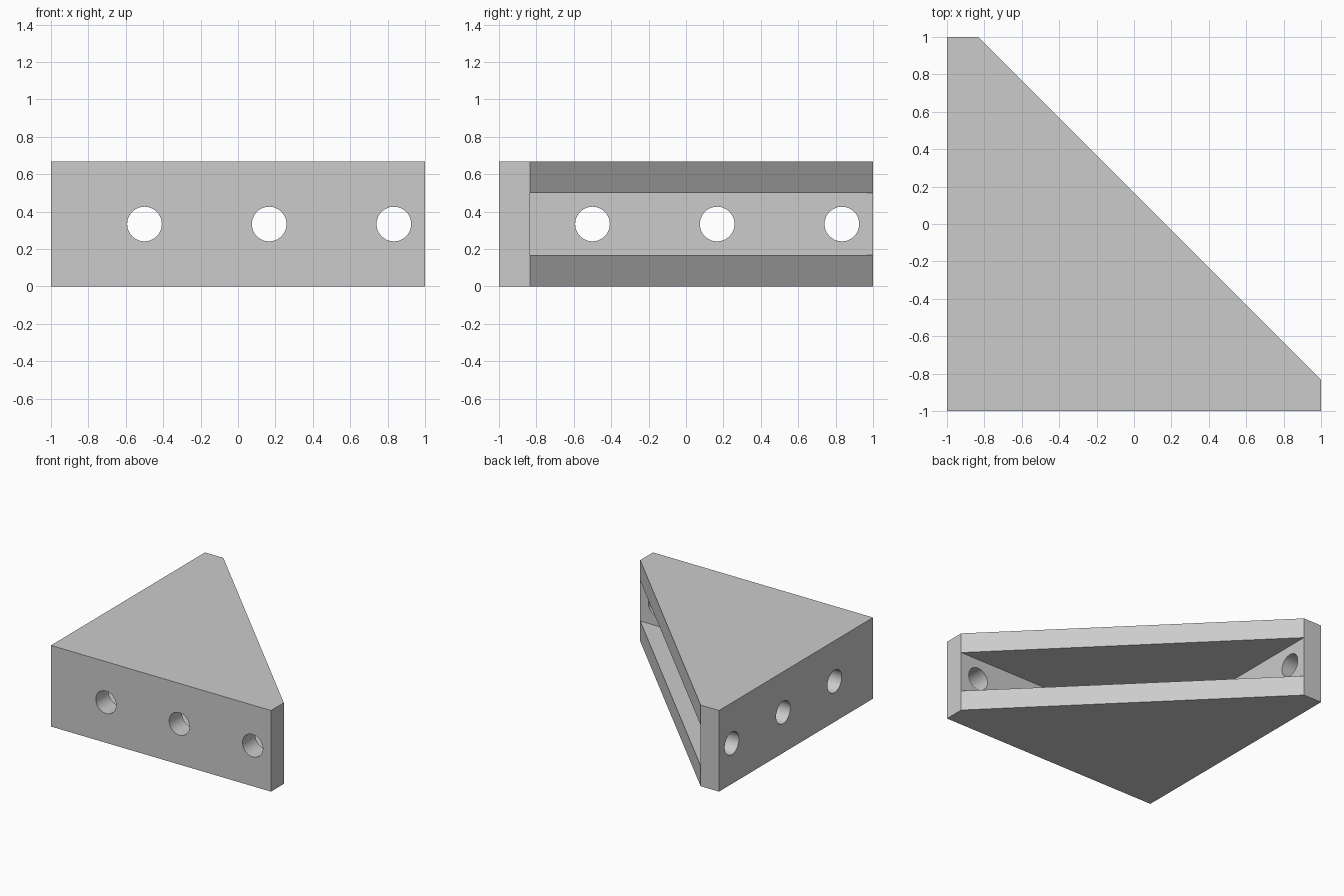
import bpy, bmesh, math
from mathutils import Matrix

if "Cube" in bpy.data.objects:
    bpy.data.objects.remove(bpy.data.objects["Cube"])

H = 2 / 3        # bracket height
T = 1 / 6        # wall thickness
INNER = T - 1    # inner face of both walls
HOLE_R = 0.0925

grey = bpy.data.materials.new("grey")
grey.diffuse_color = (0.6, 0.6, 0.6, 1)
grey.use_nodes = True
grey.node_tree.nodes["Principled BSDF"].inputs["Base Color"].default_value = grey.diffuse_color


def make_object(name, bm):
    bmesh.ops.recalc_face_normals(bm, faces=bm.faces)
    mesh = bpy.data.meshes.new(name)
    bm.to_mesh(mesh)
    bm.free()
    mesh.materials.append(grey)
    obj = bpy.data.objects.new(name, mesh)
    bpy.context.collection.objects.link(obj)
    return obj


def prism(name, outline, z0, z1):
    bm = bmesh.new()
    face = bm.faces.new([bm.verts.new((x, y, z0)) for x, y in outline])
    top = bmesh.ops.extrude_face_region(bm, geom=[face])["geom"]
    bmesh.ops.translate(bm, vec=(0, 0, z1 - z0),
                        verts=[v for v in top if isinstance(v, bmesh.types.BMVert)])
    return make_object(name, bm)


def hole(name, center, axis):
    bm = bmesh.new()
    rot = Matrix.Rotation(math.pi / 2, 4, axis)
    bmesh.ops.create_cone(bm, cap_ends=True, segments=48, radius1=HOLE_R, radius2=HOLE_R,
                          depth=T * 1.6, matrix=Matrix.Translation(center) @ rot)
    return make_object(name, bm)


def cut(target, cutter):
    mod = target.modifiers.new(cutter.name, "BOOLEAN")
    mod.operation = "DIFFERENCE"
    mod.solver = "EXACT"
    mod.object = cutter
    cutter.hide_render = True
    cutter.hide_set(True)


# Triangular corner block with blunt tips
bracket = prism("corner_bracket",
                [(-1, -1), (1, -1), (1, INNER), (INNER, 1), (-1, 1)], 0, H)

# Pocket open along the sloping side
cut(bracket, prism("pocket_cutter",
                   [(INNER, INNER), (1.3, INNER), (1.3, 1.3), (INNER, 1.3)], T, H - T))

# Three bolt holes through each wall
for i, p in enumerate((-0.5, 1 / 6, 5 / 6)):
    cut(bracket, hole(f"front_hole_cutter_{i}", (p, -1 + T / 2, H / 2), "X"))
    cut(bracket, hole(f"side_hole_cutter_{i}", (-1 + T / 2, p, H / 2), "Y"))

# Smooth hole walls, sharp block edges
bpy.context.view_layer.objects.active = bracket
bracket.select_set(True)
bpy.ops.object.convert(target="MESH")
bpy.ops.object.shade_smooth_by_angle(angle=math.radians(30))
